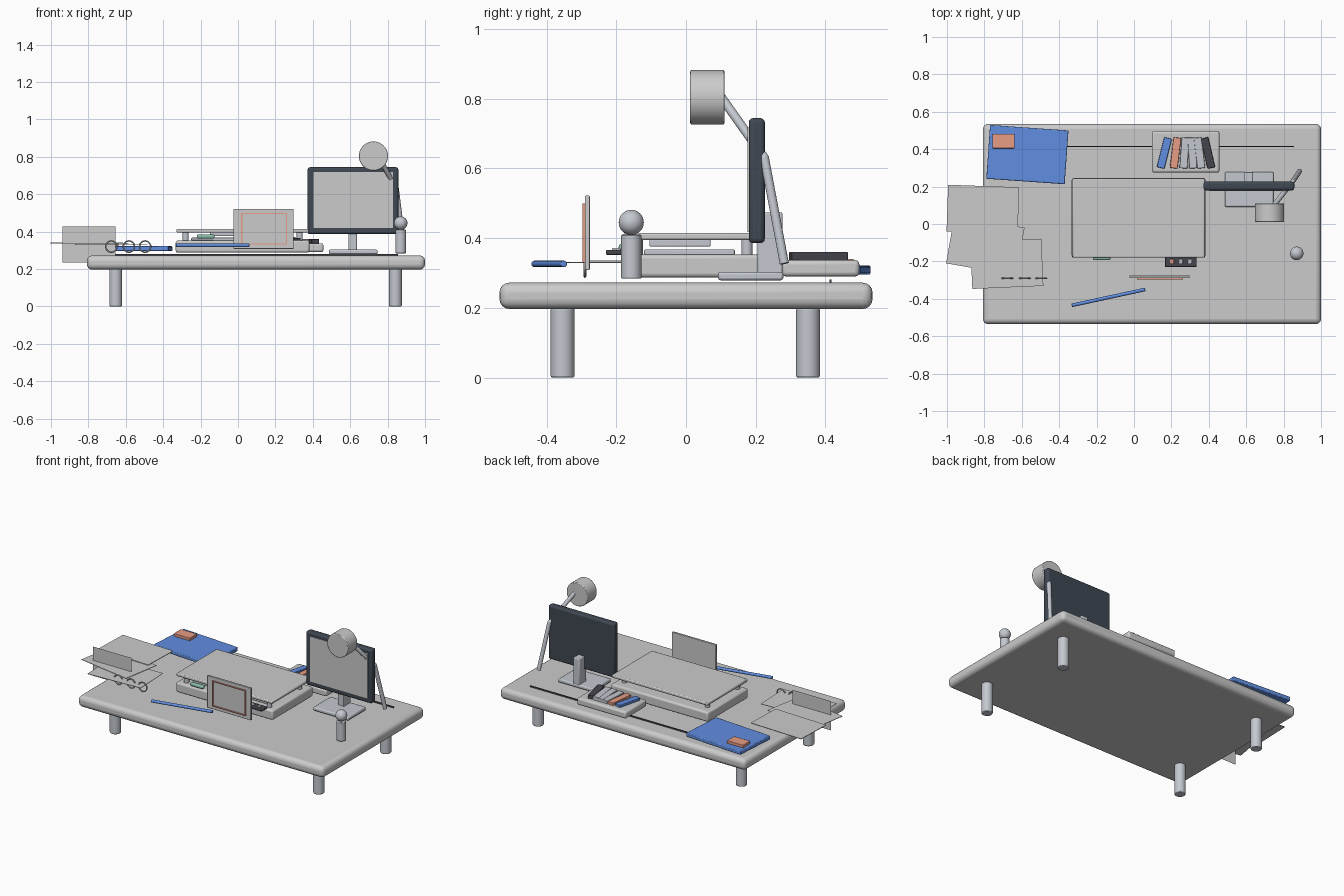
import bpy
from math import radians, pi
from mathutils import Vector

if "Cube" in bpy.data.objects:
    bpy.data.objects.remove(bpy.data.objects["Cube"])


def material(name, rgb):
    m = bpy.data.materials.new(name)
    m.diffuse_color = (*rgb, 1)
    m.use_nodes = True
    m.node_tree.nodes["Principled BSDF"].inputs["Base Color"].default_value = m.diffuse_color
    return m


blue = material("blue", (0.12, 0.27, 0.75))
coral = material("coral", (0.80, 0.34, 0.24))
dark = material("charcoal", (0.05, 0.065, 0.085))
black = material("dark_plastic", (0.06, 0.06, 0.075))
silver = material("silver", (0.55, 0.58, 0.63))
green = material("green", (0.25, 0.5, 0.38))


def finish(o, name, mat=None, bevel=0, segs=2):
    o.name = name
    if mat:
        o.data.materials.append(mat)
    if bevel:
        b = o.modifiers.new("bevel", "BEVEL")
        b.width, b.segments = bevel, segs
        b.limit_method = "ANGLE"
    bpy.ops.object.shade_smooth_by_angle(angle=radians(35))
    return o


def box(name, x, y, z, mat=None, bevel=0, segs=2, rot=0):
    """Box from (min, max) ranges, turned by rot degrees about its own z."""
    r = (x, y, z)
    bpy.ops.mesh.primitive_cube_add(size=1, location=[(a + b) / 2 for a, b in r])
    o = bpy.context.object
    o.scale = [b - a for a, b in r]
    bpy.ops.object.transform_apply(location=False, rotation=False, scale=True)
    o.rotation_euler.z = radians(rot)
    return finish(o, name, mat, bevel, segs)


def slab(name, cx, cy, w, d, z, rot, mat=None, bevel=0):
    return box(name, (cx - w / 2, cx + w / 2), (cy - d / 2, cy + d / 2), z, mat, bevel, 2, rot)


def rod(name, a, b, radius, mat=None, bevel=0, verts=32):
    """Cylinder between two points."""
    a, b = Vector(a), Vector(b)
    bpy.ops.mesh.primitive_cylinder_add(vertices=verts, radius=radius,
                                        depth=(b - a).length, location=(a + b) / 2)
    o = bpy.context.object
    o.rotation_euler = (b - a).to_track_quat("Z", "Y").to_euler()
    return finish(o, name, mat, bevel)


# Desk top, legs and the thin rear strip
box("desk_top", (-0.808, 1.0), (-0.535, 0.535), (0.197, 0.272), None, 0.028, 4)
for i, lx in enumerate((-0.654, 0.842)):
    for j, ly in enumerate((-0.354, 0.35)):
        rod(f"desk_leg_{i}{j}", (lx, ly, 0), (lx, ly, 0.2), 0.034, silver, 0.005)
box("rear_strip", (-0.665, 0.855), (0.412, 0.417), (0.271, 0.281), black)

# Central case with a raised lid on corner pegs
box("case_base", (-0.333, 0.382), (-0.18, 0.246), (0.287, 0.353), None, 0.012, 3)
box("case_lid", (-0.328, 0.377), (-0.18, 0.243), (0.394, 0.415), None, 0.006)
for i, px in enumerate((-0.28, 0.33)):
    for j, py in enumerate((-0.14, 0.175)):
        rod(f"lid_peg_{i}{j}", (px, py, 0.35), (px, py, 0.397), 0.016, silver)
box("inner_tray", (-0.25, 0.3), (-0.12, 0.14), (0.352, 0.367), silver, 0.003)
box("lid_underplate", (-0.15, 0.2), (-0.105, 0.07), (0.376, 0.396), silver, 0.003)
box("green_clip", (-0.22, -0.125), (-0.193, -0.165), (0.363, 0.384), green, 0.008, 3)

# Control strip with buttons
box("control_strip", (0.165, 0.335), (-0.23, -0.17), (0.352, 0.366), black, 0.004)
for i, bx in enumerate((0.203, 0.25, 0.297)):
    box(f"control_button_{i}", (bx - 0.011, bx + 0.011), (-0.212, -0.188),
        (0.364, 0.372), coral if i == 0 else silver, 0.003)

# Standing picture frame with a coral border line
box("picture_frame", (-0.025, 0.298), (-0.29, -0.276), (0.308, 0.522), None, 0.003)
for i, bx in enumerate((0.02, 0.26)):
    box(f"frame_line_side_{i}", (bx - 0.003, bx + 0.003), (-0.297, -0.289), (0.33, 0.5), coral)
for i, bz in enumerate((0.333, 0.497)):
    box(f"frame_line_level_{i}", (0.02, 0.26), (-0.297, -0.289), (bz - 0.003, bz + 0.003), coral)

# Pen
rod("pen", (-0.333, -0.435, 0.326), (0.06, -0.35, 0.326), 0.0095, blue, 0.003, 16)

# Loose sheets beside the desk, one standing upright
slab("sheet_back", -0.808, 0.078, 0.38, 0.25, (0.338, 0.342), -2)
slab("sheet_middle", -0.795, -0.115, 0.38, 0.26, (0.333, 0.336), -10)
slab("sheet_front", -0.68, -0.213, 0.38, 0.252, (0.328, 0.331), 2.5)
bpy.ops.mesh.primitive_plane_add(size=1, location=(-0.797, -0.182, 0.331), rotation=(pi / 2, 0, 0))
bpy.context.object.scale = (0.282, 0.194, 1)
finish(bpy.context.object, "sheet_upright")

# Binder rings
for i, rx in enumerate((-0.677, -0.583, -0.497)):
    bpy.ops.mesh.primitive_torus_add(location=(rx, -0.29, 0.32), rotation=(pi / 2, 0, 0),
                                     major_radius=0.03, minor_radius=0.004,
                                     major_segments=32, minor_segments=8)
    finish(bpy.context.object, f"binder_ring_{i}", silver)

# Blue folder with a coral label block
slab("folder", -0.57, 0.371, 0.42, 0.288, (0.295, 0.322), -4, blue, 0.005)
box("folder_label", (-0.757, -0.638), (0.405, 0.482), (0.32, 0.34), coral, 0.003)

# Tray with a fan of flat bars
box("bar_tray", (0.095, 0.457), (0.275, 0.497), (0.29, 0.337), None, 0.012, 3)
bars = ((0.162, -14, blue), (0.222, -7, coral), (0.27, -4, silver),
        (0.312, 3, silver), (0.35, 7, silver), (0.395, 13, black))
for i, (bx, rot, mat) in enumerate(bars):
    slab(f"tray_bar_{i}", bx, 0.38, 0.042, 0.165, (0.33, 0.353 + 0.0015 * i), rot, mat, 0.003)

# Monitor on its stand
box("monitor_body", (0.372, 0.857), (0.18, 0.226), (0.386, 0.744), dark, 0.012, 3)
box("monitor_screen", (0.405, 0.83), (0.177, 0.185), (0.418, 0.718))
box("monitor_post", (0.59, 0.636), (0.205, 0.277), (0.295, 0.474), silver, 0.005)
box("monitor_foot", (0.486, 0.746), (0.092, 0.279), (0.279, 0.303), silver, 0.007)

# Lamp: bent arm and round head facing front
path = ((0.74, 0.09, 0.82), (0.847, 0.225, 0.63), (0.885, 0.282, 0.327))
for i in range(2):
    rod(f"lamp_arm_{i}", path[i], path[i + 1], 0.013, silver, 0, 20)
bpy.ops.mesh.primitive_uv_sphere_add(radius=0.013, location=path[1], segments=20, ring_count=10)
finish(bpy.context.object, "lamp_elbow", silver)
rod("lamp_head", (0.724, 0.012, 0.804), (0.724, 0.11, 0.804), 0.078, None, 0.004, 40)

# Round-headed peg ornament
rod("ornament_body", (0.87, -0.157, 0.284), (0.87, -0.157, 0.41), 0.029, silver, 0.003)
bpy.ops.mesh.primitive_uv_sphere_add(radius=0.036, location=(0.87, -0.157, 0.445),
                                     segments=32, ring_count=16)
finish(bpy.context.object, "ornament_head", silver)
